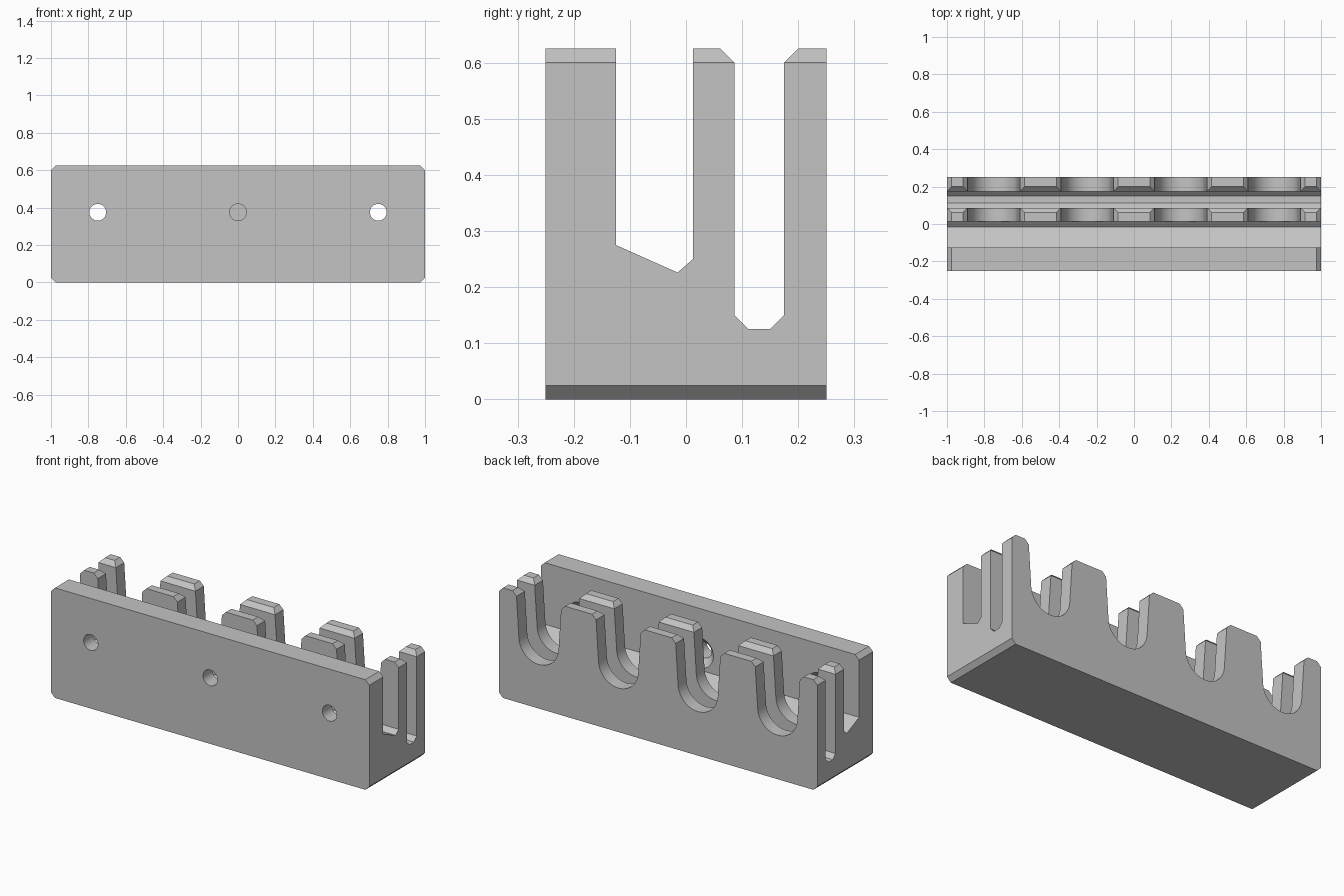
import bpy, bmesh, math
from mathutils import Vector

if "Cube" in bpy.data.objects:
    bpy.data.objects.remove(bpy.data.objects["Cube"])

gray = bpy.data.materials.new("plain gray")
gray.diffuse_color = (0.55, 0.55, 0.55, 1)
gray.use_nodes = True
gray.node_tree.nodes["Principled BSDF"].inputs["Base Color"].default_value = gray.diffuse_color


def loft(name, rings):
    """Closed solid through a list of matching point rings."""
    bm = bmesh.new()
    vs = [[bm.verts.new(p) for p in ring] for ring in rings]
    n = len(vs[0])
    bm.faces.new(vs[0])
    bm.faces.new(vs[-1])
    for a, b in zip(vs, vs[1:]):
        for i in range(n):
            j = (i + 1) % n
            bm.faces.new((a[i], a[j], b[j], b[i]))
    bmesh.ops.recalc_face_normals(bm, faces=bm.faces)
    mesh = bpy.data.meshes.new(name)
    bm.to_mesh(mesh)
    bm.free()
    mesh.materials.append(gray)
    ob = bpy.data.objects.new(name, mesh)
    bpy.context.collection.objects.link(ob)
    return ob


def apply_cut(body, cutter, operation):
    mod = body.modifiers.new("cut", 'BOOLEAN')
    mod.operation = operation
    mod.solver = 'EXACT'
    mod.object = cutter
    bpy.context.view_layer.objects.active = body
    bpy.ops.object.modifier_apply(modifier=mod.name)
    bpy.data.objects.remove(cutter)


# Rack body: side profile with the wide sloped channel and the narrow channel
side = [(-0.25, -0.1), (-0.25, 0.625), (-0.125, 0.625), (-0.125, 0.275),
        (-0.015, 0.226), (0.0125, 0.25), (0.0125, 0.625), (0.0615, 0.625),
        (0.0865, 0.6), (0.0865, 0.15), (0.1115, 0.125), (0.15, 0.125),
        (0.175, 0.15), (0.175, 0.6), (0.2, 0.625), (0.25, 0.625), (0.25, -0.1)]
rack = loft("rack_body", [[(x, y, z) for y, z in side] for x in (-1.1, 1.1)])

# Chamfered ends
right = [(0.975, 0), (1, 0.025), (1, 0.6), (0.95, 0.65)]
outline = right + [(-x, z) for x, z in reversed(right)]
apply_cut(rack, loft("end_trim", [[(x, y, z) for x, z in outline]
                                  for y in (-0.5, 0.5)]), 'INTERSECT')

# Tapered U slots through both rear walls, flared at the top
R, CZ, STEPS = 0.125, 0.375, 28
tilt = math.radians(3.6)
arc = []
for i in range(STEPS + 1):
    a = math.pi - (-tilt) + (math.pi - 2 * tilt) * i / STEPS
    arc.append((R * math.cos(a), CZ + R * math.sin(a)))
slot = [(-0.24, 0.7), (-0.14, 0.6)] + arc + [(0.14, 0.6), (0.24, 0.7)]
for cx in (-0.75, -0.25, 0.25, 0.75):
    apply_cut(rack, loft("slot_cutter", [[(cx + x, y, z) for x, z in slot]
                                         for y in (0.0, 0.4)]), 'DIFFERENCE')

# Screw holes in the front wall, countersunk on the inside
for cx in (-0.75, 0, 0.75):
    rings = [[(cx + r * math.cos(t * math.tau / 32), y,
               CZ + r * math.sin(t * math.tau / 32)) for t in range(32)]
             for y, r in ((-0.35, 0.045), (-0.165, 0.045), (-0.115, 0.095))]
    apply_cut(rack, loft("hole_cutter", rings), 'DIFFERENCE')

# Smooth the curved slots and holes, keep the chamfers sharp
bpy.ops.object.select_all(action='DESELECT')
rack.select_set(True)
bpy.context.view_layer.objects.active = rack
bpy.ops.object.shade_smooth_by_angle(angle=math.radians(20))
